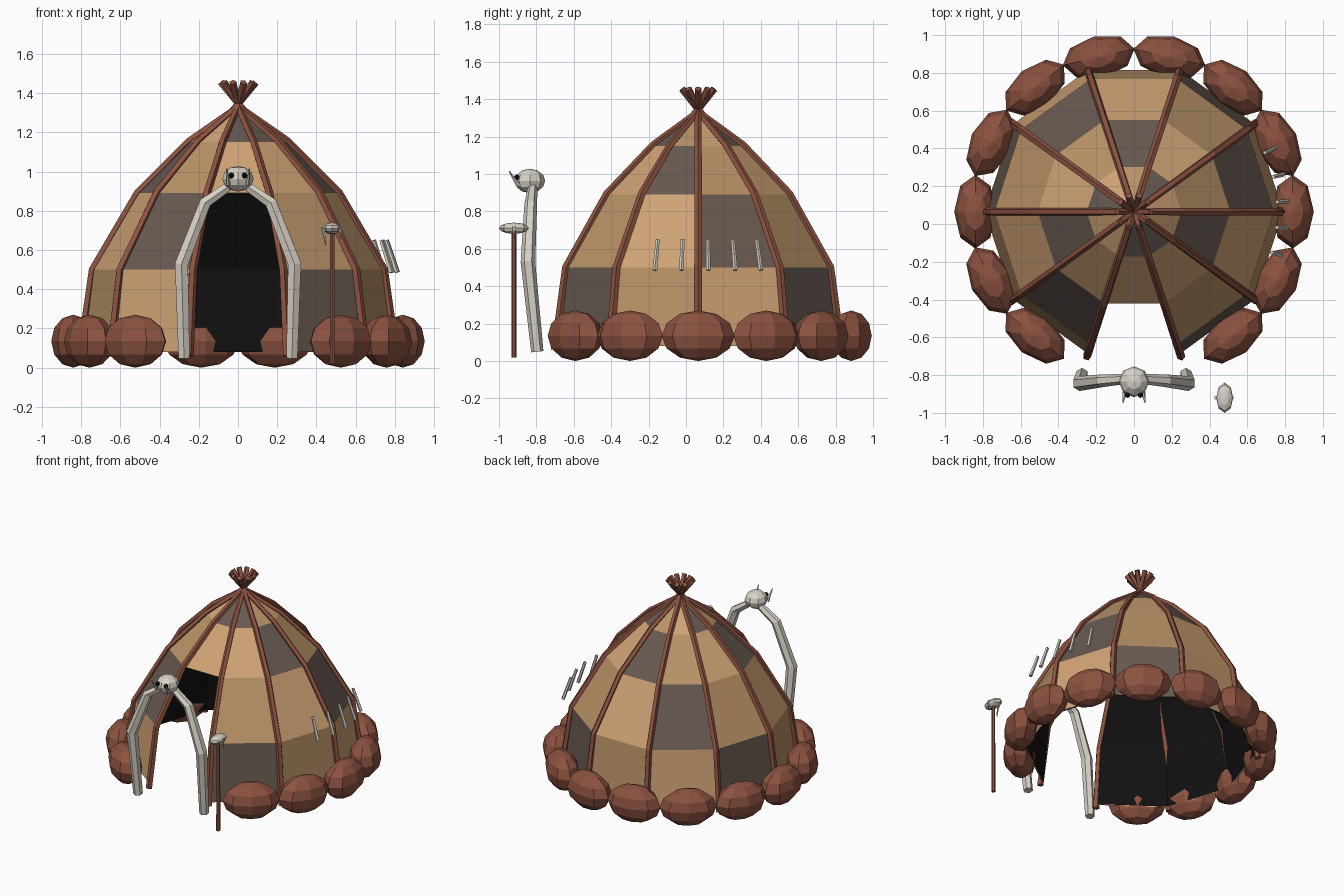
import bpy, bmesh, math
from mathutils import Vector, Matrix

if "Cube" in bpy.data.objects:
    bpy.data.objects.remove(bpy.data.objects["Cube"])

CY = 0.065  # hut centre in y


def mat(name, rgb):
    m = bpy.data.materials.new(name)
    lin = [((c / 255 + 0.055) / 1.055) ** 2.4 for c in rgb]
    m.diffuse_color = (*lin, 1)
    m.use_nodes = True
    m.node_tree.nodes["Principled BSDF"].inputs["Base Color"].default_value = m.diffuse_color
    return m


HIDE_LIGHT = mat("light tan hide", (208, 163, 117))
HIDE_DULL = mat("dull tan hide", (186, 147, 103))
HIDE_GREY = mat("grey brown hide", (103, 89, 81))
DARK = mat("dark interior", (18, 17, 17))
WOOD = mat("red brown wood", (140, 82, 64))
BONE = mat("bone", (216, 210, 199))


def make(name, bm, *mats, fix=True):
    if fix:
        bmesh.ops.recalc_face_normals(bm, faces=bm.faces)
    me = bpy.data.meshes.new(name)
    bm.to_mesh(me)
    bm.free()
    for m in mats:
        me.materials.append(m)
    ob = bpy.data.objects.new(name, me)
    bpy.context.collection.objects.link(ob)
    return ob


def tube(name, pts, radii, m, n=6):
    """Faceted tube through points, one radius per point."""
    pts = [Vector(p) for p in pts]
    bm = bmesh.new()
    rings = []
    for i, p in enumerate(pts):
        t = (pts[min(i + 1, len(pts) - 1)] - pts[max(i - 1, 0)]).normalized()
        ref = Vector((0, 1, 0)) if abs(t.y) < 0.9 else Vector((0, 0, 1))
        u = t.cross(ref).normalized()
        v = t.cross(u)
        rings.append([bm.verts.new(p + radii[i] * (u * math.cos(a) + v * math.sin(a)))
                      for a in [2 * math.pi * (k + 0.5) / n for k in range(n)]])
    for a, b in zip(rings, rings[1:]):
        for k in range(n):
            bm.faces.new((a[k], a[(k + 1) % n], b[(k + 1) % n], b[k]))
    bm.faces.new(rings[0])
    bm.faces.new(rings[-1])
    return make(name, bm, m)


def ball(name, loc, size, m, rot=0, seg=8, rings=6):
    bm = bmesh.new()
    bmesh.ops.create_uvsphere(bm, u_segments=seg, v_segments=rings, radius=1)
    bm.transform(Matrix.Translation(loc) @ Matrix.Rotation(rot, 4, 'Z')
                 @ Matrix.Diagonal((*size, 1)))
    return make(name, bm, m)


def polar(r, deg, z):
    a = math.radians(deg)
    return Vector((r * math.cos(a), CY + r * math.sin(a), z))


# hide covering: ten sides, four rows, patchwork colours, doorway at the front
PROFILE = [(0.79, 0.08), (0.74, 0.5), (0.51, 0.89), (0.25, 1.15), (0.03, 1.31)]


def shell(name, inset, mats, inside):
    bm = bmesh.new()
    grid = [[bm.verts.new(polar(max(r - inset, 0.012), -72 + 36 * j, z - inset * 0.6 * (i > 1)))
             for j in range(10)] for i, (r, z) in enumerate(PROFILE)]
    for row in range(4):
        for j in range(10):
            if j == 9 and row < 2:
                continue  # doorway
            k = (j + 1) % 10
            q = [grid[row][j], grid[row][k], grid[row + 1][k], grid[row + 1][j]]
            f = bm.faces.new(q[::-1] if inside else q)
            f.material_index = 0 if inside else (j + row) % 3
    make(name, bm, *mats, fix=False)


shell("hide_cover", 0.0, (HIDE_GREY, HIDE_DULL, HIDE_LIGHT), False)
shell("dark_lining", 0.012, (DARK,), True)

# bent frame poles crossing at the top
for j in range(10):
    path = [(0.805, 0.06), (0.743, 0.5), (0.513, 0.893), (0.252, 1.155), (0.03, 1.31), (-0.09, 1.455)]
    tube("frame_pole", [polar(r, 36 * j, z) for r, z in path],
         [0.023, 0.022, 0.021, 0.02, 0.019, 0.019], WOOD, 5)

# ring of boulders, two left out for the doorway
for k in range(14):
    if k in (10, 11):
        continue
    deg = k * 360 / 14
    ball("boulder", polar(0.84, deg, 0.135), (0.112, 0.195, 0.135), WOOD, math.radians(deg))

# tusk arch in front of the doorway, with horns and eyes on the skull
for s in (-1, 1):
    tube("tusk", [(s * 0.275, -0.795, 0.05), (s * 0.288, -0.845, 0.53),
                  (s * 0.168, -0.83, 0.84), (s * 0.04, -0.82, 0.93)],
         [0.033, 0.039, 0.034, 0.026], BONE, 6)
    ball("eye", (s * 0.034, -0.905, 0.98), (0.016, 0.016, 0.016), DARK, 0, 6, 4)
    tube("skull_horn", [(s * 0.05, -0.895, 0.935), (s * 0.058, -0.945, 1.015)],
         [0.012, 0.003], BONE, 5)
ball("skull", (0, -0.835, 0.963), (0.08, 0.082, 0.065), BONE)

# staff with a small skull and hanging teeth
tube("staff", [(0.48, -0.92, 0.02), (0.48, -0.92, 0.7)], [0.014, 0.013], WOOD, 6)
ball("staff_skull", (0.48, -0.92, 0.71), (0.045, 0.08, 0.03), BONE)
tube("staff_tooth", [(0.433, -0.92, 0.715), (0.448, -0.92, 0.625)], [0.01, 0.003], BONE, 5)
tube("staff_tooth", [(0.52, -0.92, 0.72), (0.522, -0.92, 0.655)], [0.01, 0.003], BONE, 5)

# row of bone pegs along the right wall
for i in range(5):
    deg = -16.5 + 10.2 * i
    tube("bone_peg", [polar(0.815, deg, 0.485), polar(0.76, deg, 0.65)], [0.013, 0.011], BONE, 5)
